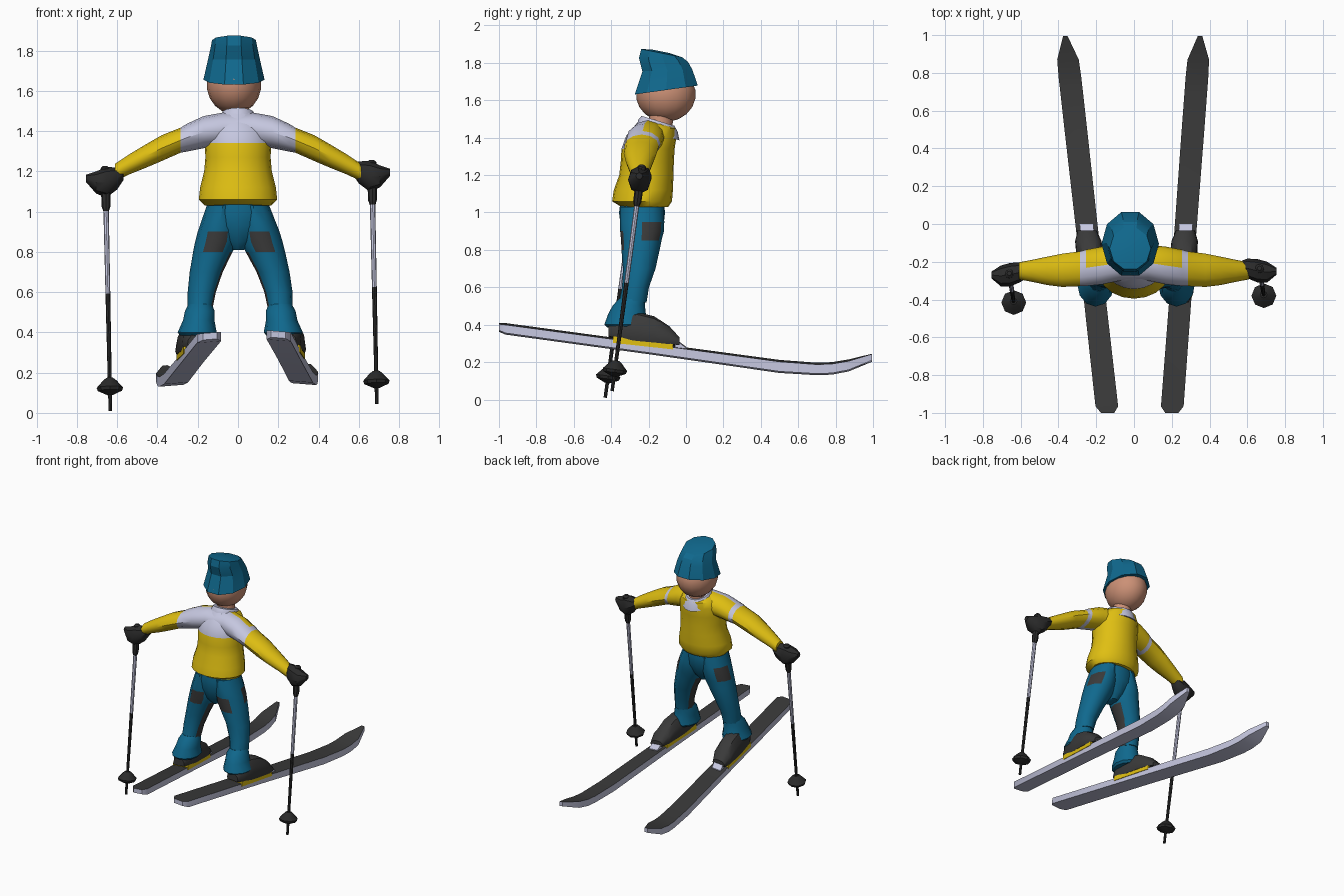
import bpy, bmesh, math
from mathutils import Vector


def mat(name, r, g, b):
    m = bpy.data.materials.new(name)
    m.diffuse_color = (r, g, b, 1)
    return m


TEAL = mat("teal", 0.005, 0.14, 0.27)
YELLOW = mat("yellow", 0.74, 0.52, 0.006)
LILAC = mat("pale_lilac", 0.56, 0.57, 0.74)
GREY = mat("charcoal", 0.042, 0.042, 0.042)
BLACK = mat("black", 0.024, 0.024, 0.024)
SKIN = mat("skin", 0.60, 0.28, 0.18)


def loft(name, rings, mats, rule=None):
    """Skin a list of point rings, cap the ends, colour faces by rule(centre, normal)."""
    bm = bmesh.new()
    vs = [[bm.verts.new(p) for p in ring] for ring in rings]
    n = len(vs[0])
    for a, b in zip(vs, vs[1:]):
        for j in range(n):
            k = (j + 1) % n
            bm.faces.new((a[j], a[k], b[k], b[j]))
    bm.faces.new(vs[0])
    bm.faces.new(vs[-1])
    bmesh.ops.recalc_face_normals(bm, faces=bm.faces)
    bm.normal_update()
    for f in bm.faces:
        if rule:
            f.material_index = rule(f.calc_center_median(), f.normal)
    me = bpy.data.meshes.new(name)
    bm.to_mesh(me)
    bm.free()
    for m in mats:
        me.materials.append(m)
    ob = bpy.data.objects.new(name, me)
    bpy.context.collection.objects.link(ob)
    return ob


def angles(n):
    return [2 * math.pi * j / n for j in range(n)]


def zring(z, cx, cy, rx, ry, tilt=0, n=16):
    return [(cx + rx * math.cos(a), cy + ry * math.sin(a), z + tilt * ry * math.sin(a))
            for a in angles(n)]


def xring(x, cy, cz, ry, rz, n=12):
    return [(x, cy + ry * math.cos(a), cz + rz * math.sin(a)) for a in angles(n)]


def tube(name, p, q, stations, mats, rule=None, n=8):
    """Round bar from p to q; stations are (fraction, radius)."""
    p, q = Vector(p), Vector(q)
    d = (q - p).normalized()
    u = d.orthogonal().normalized()
    v = d.cross(u)
    return loft(name, [[p.lerp(q, t) + r * (math.cos(a) * u + math.sin(a) * v)
                        for a in angles(n)] for t, r in stations], mats, rule)


# Sweater body: pale band across the back of the shoulders
loft("sweater_body", [zring(*r, n=20) for r in (
    (1.03, 0, -0.22, 0.165, 0.125), (1.06, 0, -0.235, 0.195, 0.16),
    (1.12, 0, -0.228, 0.188, 0.158), (1.2, 0, -0.212, 0.168, 0.145),
    (1.27, 0, -0.207, 0.162, 0.142), (1.34, 0, -0.203, 0.165, 0.142),
    (1.41, 0, -0.185, 0.155, 0.135), (1.45, 0, -0.17, 0.13, 0.115),
    (1.485, 0, -0.165, 0.08, 0.08, -0.2))],
    [YELLOW, LILAC], lambda c, n: int(c.z > 1.34 and c.y < -0.2))

# Sleeves: one run from wrist to wrist with the band and armbands
half = ((0.075, -0.205, 1.41, 0.095, 0.082), (0.17, -0.22, 1.395, 0.1, 0.08),
        (0.255, -0.232, 1.367, 0.096, 0.069), (0.285, -0.237, 1.355, 0.092, 0.062),
        (0.38, -0.245, 1.315, 0.088, 0.064), (0.46, -0.248, 1.275, 0.075, 0.058),
        (0.54, -0.248, 1.235, 0.058, 0.05), (0.61, -0.248, 1.195, 0.045, 0.043))
sleeve = [xring(-x, *r) for x, *r in reversed(half)] + [xring(x, *r) for x, *r in half]
loft("sleeves", sleeve, [YELLOW, LILAC],
     lambda c, n: int(abs(c.x) < 0.285 and (abs(c.x) > 0.256 or c.y < -0.225)))

# Collar, neck and head
loft("collar", [zring(*r) for r in ((1.42, 0, -0.15, 0.105, 0.115, -0.3),
                                    (1.465, 0, -0.15, 0.095, 0.105, -0.3),
                                    (1.49, 0, -0.15, 0.08, 0.088, -0.3))], [LILAC])
loft("neck", [zring(*r) for r in ((1.42, 0, -0.14, 0.062, 0.065),
                                  (1.56, -0.01, -0.13, 0.062, 0.065))], [SKIN])
head = [zring(1.632 - 0.147 * math.cos(t), -0.02, -0.108,
              0.136 * math.sin(t), 0.16 * math.sin(t))
        for t in [0.12 + i * (math.pi - 0.24) / 9 for i in range(10)]]
loft("head", head, [SKIN])

# Faceted hat, wide brim and a crown folded to the back
loft("hat", [zring(*r, n=10) for r in (
    (1.655, -0.02, -0.105, 0.152, 0.177, 0.14), (1.76, -0.02, -0.1, 0.128, 0.14, 0.04),
    (1.815, -0.02, -0.12, 0.116, 0.138, -0.08), (1.852, -0.02, -0.13, 0.109, 0.115, -0.2),
    (1.862, -0.02, -0.135, 0.05, 0.05, -0.2))], [TEAL])

# Trouser seat
loft("trouser_seat", [zring(*r) for r in (
    (1.06, 0, -0.235, 0.15, 0.115), (1.0, 0, -0.235, 0.16, 0.123),
    (0.93, 0, -0.235, 0.15, 0.115), (0.85, 0, -0.24, 0.08, 0.085),
    (0.81, 0, -0.24, 0.03, 0.05))], [TEAL])

LEG = ((1.03, 0.075, -0.235, 0.08, 0.115), (0.95, 0.09, -0.235, 0.093, 0.119),
       (0.9, 0.1, -0.235, 0.1, 0.117), (0.85, 0.108, -0.239, 0.105, 0.108),
       (0.8, 0.125, -0.243, 0.098, 0.102), (0.7, 0.158, -0.25, 0.082, 0.087),
       (0.6, 0.18, -0.27, 0.07, 0.072), (0.52, 0.188, -0.285, 0.062, 0.074))
CUFF = ((0.54, 0.188, -0.287, 0.058, 0.07), (0.505, 0.19, -0.305, 0.074, 0.085),
        (0.46, 0.195, -0.315, 0.078, 0.1), (0.40, 0.203, -0.32, 0.097, 0.117),
        (0.385, 0.203, -0.32, 0.085, 0.1))
SKI = ((-1.0, 0.035, 0.365, 0.398), (-0.965, 0.06, 0.352, 0.396), (-0.2, 0.058, 0.247, 0.293),
       (0.5, 0.06, 0.147, 0.199), (0.7, 0.06, 0.135, 0.184), (0.78, 0.06, 0.138, 0.187),
       (0.87, 0.057, 0.155, 0.202), (0.995, 0.012, 0.203, 0.236))
BOOT = ((-0.415, 0.045, 0.335, 0.39), (-0.37, 0.066, 0.325, 0.44), (-0.26, 0.07, 0.31, 0.46),
        (-0.17, 0.072, 0.302, 0.437), (-0.09, 0.07, 0.293, 0.385), (-0.035, 0.05, 0.287, 0.325))
HAND = ((0.57, -0.25, 1.185, 0.035, 0.03), (0.6, -0.255, 1.165, 0.052, 0.055),
        (0.655, -0.268, 1.145, 0.062, 0.076), (0.705, -0.275, 1.145, 0.055, 0.055),
        (0.755, -0.27, 1.165, 0.018, 0.018))

# left / right: ski centre, ski slant, leg drift, lift, hand y, hand z, pole top, pole tip
SIDES = (
    ("left", -1, -0.252, -0.112, 0.0, 0.0, 0.0, 0.0, (-0.66, -0.262, 1.22), (-0.634, -0.432, 0.01)),
    ("right", 1, 0.275, 0.075, 0.022, 0.008, 0.02, 0.03, (0.664, -0.235, 1.25), (0.69, -0.395, 0.045)))

for tag, s, cx, slant, drift, lift, hy, hz, top, tip in SIDES:
    def leg_ring(r):
        z, x, y, rx, ry = r
        return zring(z, s * x + drift * min(1, (1.03 - z) / 0.45), y, rx, ry, n=12)

    # Grey patches: inner leg, outer hip and seat
    def leg_colour(c, n):
        out = s * n.x
        inner = out < -0.8 and 0.5 < c.z < 0.8
        hip = 0.85 < c.z < 0.95 and out > 0.4 and n.y > 0.1
        seat = 0.8 < c.z < 0.9 and n.y < -0.8
        return int(inner or hip or seat)

    loft(tag + "_trouser_leg", [leg_ring(r) for r in LEG], [TEAL, GREY], leg_colour)
    loft(tag + "_trouser_cuff", [leg_ring(r) for r in CUFF], [TEAL])

    # Everything on the ski follows its slant and slight edge roll
    def on_ski(x, y, z):
        return (cx + slant * y + x, y, z + lift - s * 0.08 * x)

    def box_ring(y, w, lo, hi):
        return [on_ski(a, y, b) for a, b in ((-w, lo), (w, lo), (w, hi), (-w, hi))]

    def boot_ring(y, w, lo, hi):
        h = hi - lo
        return [on_ski(w * a, y, lo + h * b) for a, b in (
            (-0.9, 0), (0.9, 0), (1, 0.2), (0.92, 0.6), (0.55, 0.93),
            (0, 1), (-0.55, 0.93), (-0.92, 0.6), (-1, 0.2))]

    loft(tag + "_ski", [box_ring(*r) for r in SKI], [LILAC, GREY],
         lambda c, n: int(n.z > 0.5))
    loft(tag + "_boot", [boot_ring(*r) for r in BOOT], [GREY])
    loft(tag + "_binding_plate", [box_ring(-0.39, 0.062, 0.3, 0.335),
                                  box_ring(-0.07, 0.062, 0.265, 0.294)], [YELLOW])
    loft(tag + "_toe_piece", [box_ring(-0.06, 0.036, 0.26, 0.305),
                              box_ring(-0.035, 0.036, 0.26, 0.298),
                              box_ring(0.0, 0.036, 0.25, 0.272)], [LILAC])

    # Mitten
    loft(tag + "_mitten", [xring(s * x, y + hy, z + hz, ry, rz, 8)
                           for x, y, z, ry, rz in HAND], [BLACK])

    # Pole: grip, two-tone shaft and basket
    tube(tag + "_pole_shaft", top, tip, ((0.05, 0.014), (0.52, 0.012), (1, 0.009)),
         [LILAC, BLACK], lambda c, n: int(c.z < 0.6))
    tube(tag + "_pole_grip", top, tip, ((-0.005, 0.012), (0.005, 0.024), (0.03, 0.024),
                                        (0.16, 0.022), (0.18, 0.014)), [BLACK])
    tube(tag + "_pole_basket", top, tip, ((0.865, 0.018), (0.875, 0.033), (0.905, 0.066),
                                          (0.918, 0.06), (0.935, 0.014)), [BLACK])

# Smooth shading with sharp edges kept; the hat stays more faceted
for ob in bpy.context.scene.objects:
    bpy.ops.object.select_all(action='DESELECT')
    ob.select_set(True)
    bpy.context.view_layer.objects.active = ob
    bpy.ops.object.shade_smooth_by_angle(angle=math.radians(20 if ob.name == "hat" else 40))
